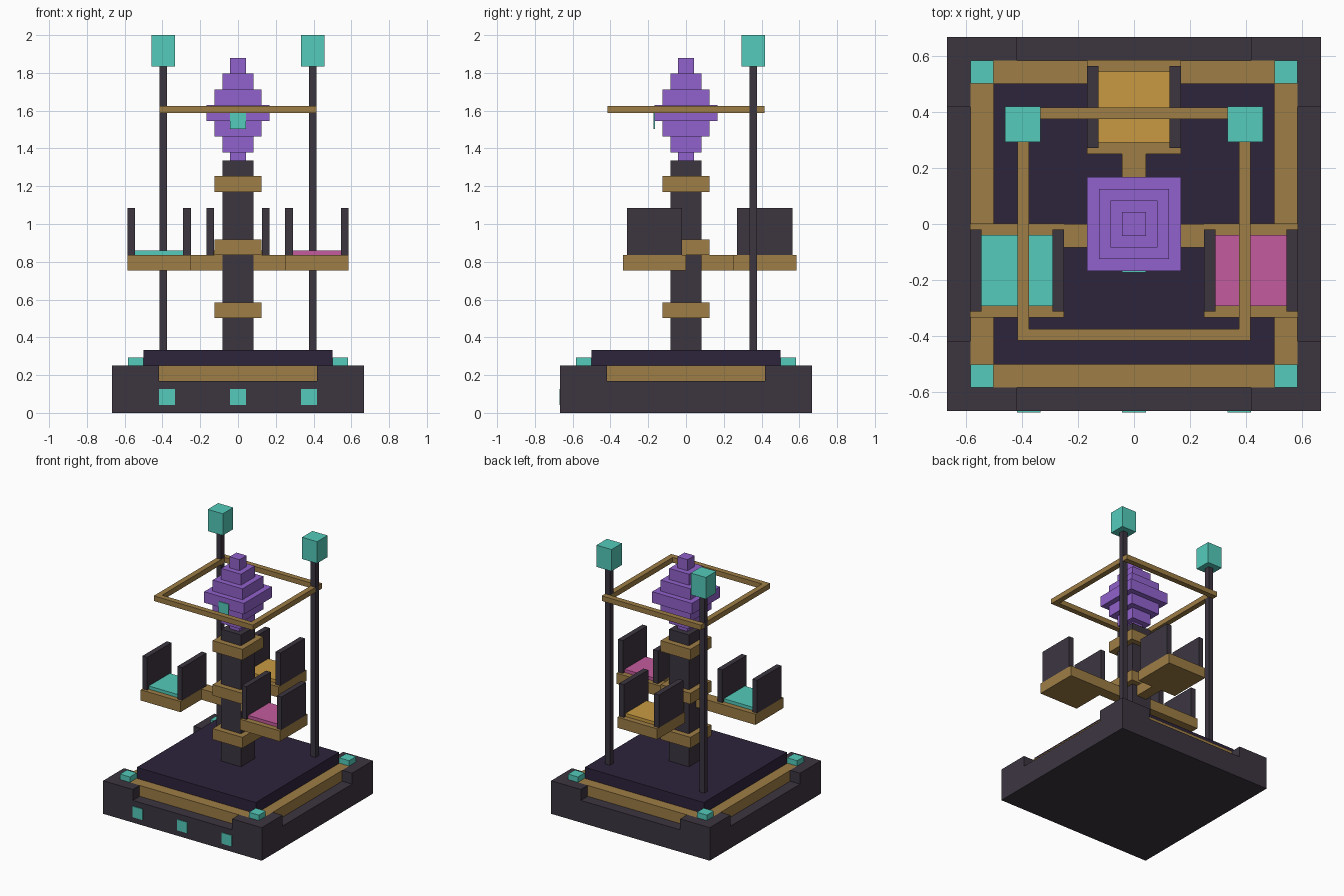
import bpy, bmesh

if "Cube" in bpy.data.objects:
    bpy.data.objects.remove(bpy.data.objects["Cube"])


def lin(c):
    c /= 255
    return c / 12.92 if c <= 0.04045 else ((c + 0.055) / 1.055) ** 2.4


def material(name, r, g, b):
    m = bpy.data.materials.new(name)
    m.diffuse_color = (lin(r), lin(g), lin(b), 1)
    m.use_nodes = True
    m.node_tree.nodes["Principled BSDF"].inputs["Base Color"].default_value = m.diffuse_color
    return m


STONE = material("dark stone", 60, 53, 64)
DECK = material("deep violet", 45, 35, 59)
BRASS = material("brass", 157, 125, 69)
TEAL = material("teal", 84, 203, 187)
PURPLE = material("crystal purple", 145, 98, 204)
PINK = material("pink", 196, 91, 158)
AMBER = material("amber", 200, 154, 65)


def finish(name, bm, mat):
    bmesh.ops.recalc_face_normals(bm, faces=bm.faces)
    me = bpy.data.meshes.new(name)
    bm.to_mesh(me)
    bm.free()
    me.materials.append(mat)
    ob = bpy.data.objects.new(name, me)
    bpy.context.collection.objects.link(ob)
    return ob


def box(name, x, y, z, mat):
    """Box from its (min, max) extents on each axis."""
    bm = bmesh.new()
    bmesh.ops.create_cube(bm, size=1)
    for v in bm.verts:
        for i, (lo, hi) in enumerate((x, y, z)):
            v.co[i] = lo if v.co[i] < 0 else hi
    return finish(name, bm, mat)


def block(name, r, z, mat):
    """Square block centred on the z axis."""
    return box(name, (-r, r), (-r, r), z, mat)


def prism(name, loop, z, mat):
    bm = bmesh.new()
    face = bm.faces.new([bm.verts.new((x, y, z[0])) for x, y in loop])
    ext = bmesh.ops.extrude_face_region(bm, geom=[face])["geom"]
    for v in ext:
        if isinstance(v, bmesh.types.BMVert):
            v.co.z = z[1]
    return finish(name, bm, mat)


def frame(name, r_out, r_in, z, mat):
    """Square ring with an open centre."""
    bm = bmesh.new()
    corners = ((-1, -1), (1, -1), (1, 1), (-1, 1))
    rings = [[bm.verts.new((x * r, y * r, h)) for x, y in corners]
             for r, h in ((r_out, z[0]), (r_out, z[1]), (r_in, z[1]), (r_in, z[0]))]
    for k in range(4):
        a, b = rings[k], rings[(k + 1) % 4]
        for i in range(4):
            j = (i + 1) % 4
            bm.faces.new((a[i], a[j], b[j], b[i]))
    return finish(name, bm, mat)


# Base: slab, raised corners, brass inlay and deck
block("base_slab", 0.666, (0, 0.168), STONE)
for sx in (-1, 1):
    for sy in (-1, 1):
        corner = [(0.417, 0.583), (0.583, 0.583), (0.583, 0.417),
                  (0.666, 0.417), (0.666, 0.666), (0.417, 0.666)]
        prism("base_corner", [(sx * x, sy * y) for x, y in corner], (0.168, 0.251), STONE)
        gx, gy = sorted((sx * 0.5, sx * 0.583)), sorted((sy * 0.5, sy * 0.583))
        box("corner_gem", gx, gy, (0.251, 0.292), TEAL)
frame("base_inlay", 0.583, 0.5, (0.168, 0.25), BRASS)
block("deck", 0.5, (0.168, 0.334), DECK)
for x in (-0.375, 0, 0.375):
    box("front_light", (x - 0.042, x + 0.042), (-0.671, -0.664), (0.043, 0.126), TEAL)

# Central column with brass collars
block("column", 0.083, (0.334, 1.335), STONE)
for z in (0.502, 0.836, 1.17):
    block("collar", 0.125, (z, z + 0.083), BRASS)

# Stepped crystal
z = 1.295
for r in (0.042, 0.083, 0.125, 0.167, 0.125, 0.083, 0.042):
    block("crystal_step", r, (z, z + 0.0835), PURPLE)
    z += 0.0835
box("crystal_eye", (-0.042, 0.042), (-0.172, -0.165), (1.503, 1.59), TEAL)

# Hanging seats: tray, cushion and two side panels
for name, cx, cy, cushion in (("left", -0.417, -0.166, TEAL),
                              ("right", 0.417, -0.166, PINK),
                              ("back", 0, 0.417, AMBER)):
    box(name + "_tray", (cx - 0.167, cx + 0.167), (cy - 0.167, cy + 0.167), (0.755, 0.836), BRASS)
    box(name + "_cushion", (cx - 0.127, cx + 0.127), (cy - 0.126, cy + 0.126), (0.836, 0.86), cushion)
    for s in (-1, 1):
        px = sorted((cx + s * 0.127, cx + s * 0.167))
        box(name + "_side_panel", px, (cy - 0.146, cy + 0.146), (0.836, 1.085), STONE)

# Arms joining the trays to the column
box("left_arm", (-0.25, -0.083), (-0.083, 0), (0.755, 0.836), BRASS)
box("right_arm", (0.083, 0.25), (-0.083, 0), (0.755, 0.836), BRASS)
box("back_arm", (-0.042, 0.042), (0.083, 0.25), (0.755, 0.836), BRASS)

# Poles with lanterns, and the brass ring they carry
for cx in (-0.396, 0.396):
    box("pole", (cx - 0.02, cx + 0.02), (0.335, 0.375), (0.334, 1.835), STONE)
    box("lantern", (cx - 0.063, cx + 0.063), (0.293, 0.418), (1.835, 2.0), TEAL)
frame("upper_ring", 0.416, 0.375, (1.587, 1.626), BRASS)
